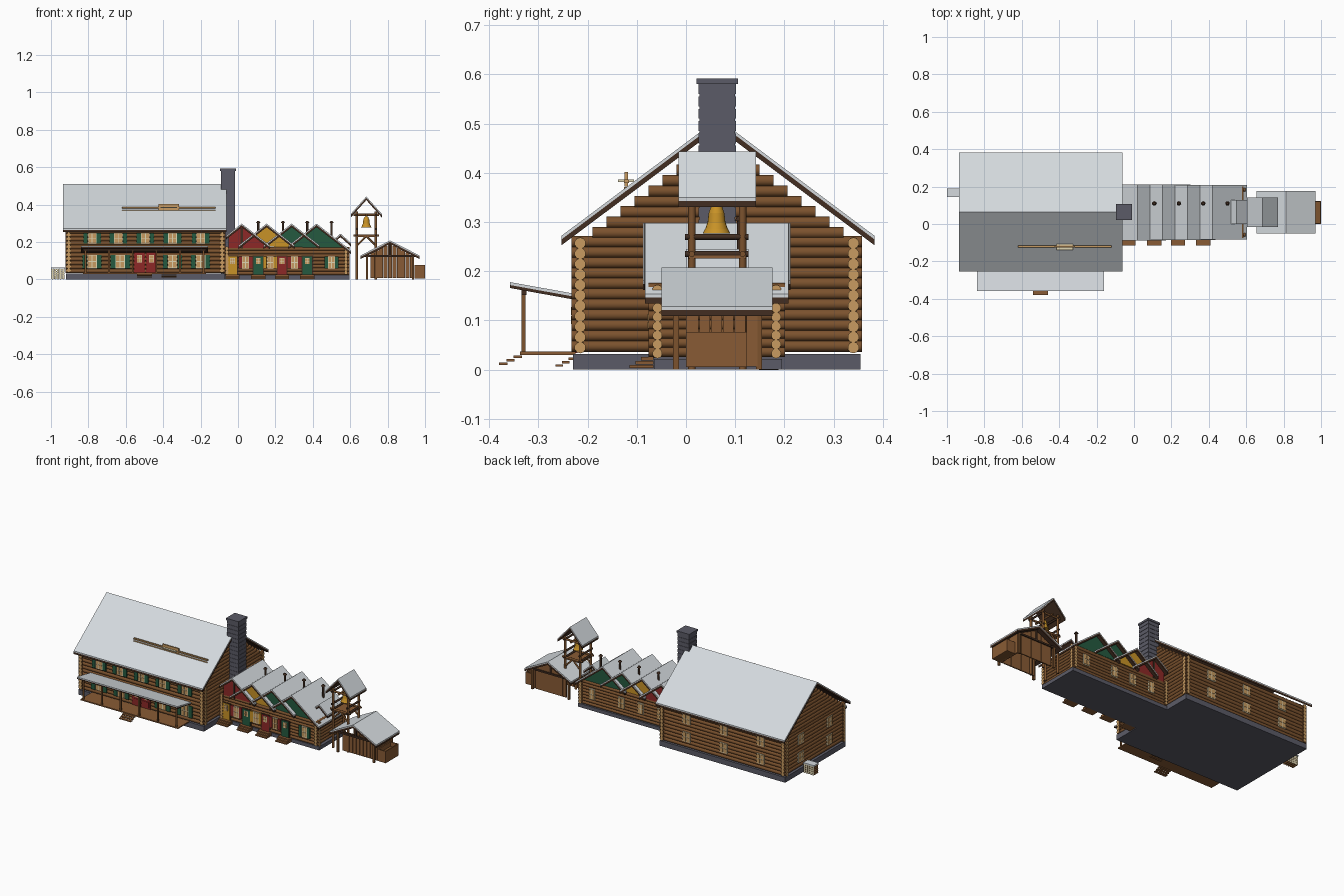
import bpy, bmesh, math
from mathutils import Vector, Matrix

if "Cube" in bpy.data.objects:
    bpy.data.objects.remove(bpy.data.objects["Cube"])

COLOURS = {
    "log_brown": (0.20, 0.085, 0.027), "cut_wood": (0.58, 0.33, 0.12),
    "dark_timber": (0.055, 0.027, 0.015), "snow": (0.66, 0.70, 0.73),
    "stone": (0.105, 0.105, 0.135), "red_paint": (0.27, 0.022, 0.02),
    "green_paint": (0.018, 0.10, 0.05), "gold": (0.58, 0.29, 0.02),
    "cream": (0.74, 0.66, 0.44), "plank": (0.25, 0.105, 0.035)}
MATS, IDX = [], {}
for i, (n, c) in enumerate(COLOURS.items()):
    m = bpy.data.materials.new(n)
    m.diffuse_color = (*c, 1)
    m.use_nodes = True
    m.node_tree.nodes["Principled BSDF"].inputs["Base Color"].default_value = m.diffuse_color
    MATS.append(m)
    IDX[n] = i


class Part:
    """Collects simple solids into one named object."""
    def __init__(self, name):
        self.name, self.bm = name, bmesh.new()

    def prism(self, pts, axis, a0, a1, mat):
        # 2D profile (u, z) extruded along x or y
        pos = (lambda u, z, a: (a, u, z)) if axis == 'x' else (lambda u, z, a: (u, a, z))
        r0 = [self.bm.verts.new(pos(u, z, a0)) for u, z in pts]
        r1 = [self.bm.verts.new(pos(u, z, a1)) for u, z in pts]
        n = len(pts)
        fs = [self.bm.faces.new(r0), self.bm.faces.new(r1)]
        fs += [self.bm.faces.new((r0[i], r0[(i + 1) % n], r1[(i + 1) % n], r1[i])) for i in range(n)]
        for f in fs:
            f.material_index = IDX[mat]

    def box(self, x0, x1, y0, y1, z0, z1, mat):
        self.prism([(x0, z0), (x1, z0), (x1, z1), (x0, z1)], 'y', y0, y1, mat)

    def tube(self, p, q, r, mat, cap=None, n=10, r2=None):
        p, q = Vector(p), Vector(q)
        d = q - p
        mx = Matrix.Translation((p + q) / 2) @ d.to_track_quat('Z', 'Y').to_matrix().to_4x4()
        g = bmesh.ops.create_cone(self.bm, cap_ends=True, segments=n, radius1=r,
                                  radius2=r if r2 is None else r2, depth=d.length, matrix=mx)
        for f in {f for v in g['verts'] for f in v.link_faces}:
            end = len(f.verts) > 4
            f.material_index = IDX[(cap or mat) if end else mat]
            f.smooth = not end

    def roof(self, left, peak, right, axis, a0, a1, t=0.012):
        # snow layer over a dark timber layer
        for hi, lo, mat in ((0, t * 0.6, "snow"), (t * 0.6, t * 1.6, "dark_timber")):
            top = [(u, z - hi) for u, z in (left, peak, right)]
            low = [(u, z - lo) for u, z in (right, peak, left)]
            self.prism(top + low, axis, a0, a1, mat)

    def plate(self, axis, wall, s, u0, u1, z0, z1, n, mat):
        # panel standing n proud of a wall that faces +/- axis
        a, b = sorted((wall - s * 0.006, wall + s * n))
        if axis == 'y':
            self.box(u0, u1, a, b, z0, z1, mat)
        else:
            self.box(a, b, u0, u1, z0, z1, mat)

    def window(self, axis, wall, s, u, z, w, h, shutter=None):
        self.plate(axis, wall, s, u - w, u + w, z - h, z + h, 0.003, "cream")
        for i in (-1, 1):
            for j in (-1, 1):
                self.plate(axis, wall, s, u + i * w * .48 - w * .38, u + i * w * .48 + w * .38,
                           z + j * h * .47 - h * .4, z + j * h * .47 + h * .4, 0.005, "cut_wood")
            if shutter:
                c = u + i * w * 1.55
                self.plate(axis, wall, s, c - w * .5, c + w * .5, z - h, z + h, 0.006, shutter)

    def done(self):
        bmesh.ops.recalc_face_normals(self.bm, faces=self.bm.faces)
        me = bpy.data.meshes.new(self.name)
        self.bm.to_mesh(me)
        self.bm.free()
        for m in MATS:
            me.materials.append(m)
        bpy.context.collection.objects.link(bpy.data.objects.new(self.name, me))


def log_walls(name, x0, x1, y0, y1, z0, rows, pitch):
    p = Part(name)
    r, over = pitch * 0.55, 0.018
    for i in range(rows):
        z = z0 + i * pitch
        for y in (y0, y1):
            p.tube((x0 - over, y, z), (x1 + over, y, z), r, "log_brown", "cut_wood")
        for x in (x0, x1):
            p.tube((x, y0 - over, z + .003), (x, y1 + over, z + .003), r, "log_brown", "cut_wood")
    return p


# Lodge: foundation, log walls with stepped gables, roof
p = Part("lodge_foundation")
p.box(-.92, -.07, -.23, .355, 0, .032, "stone")
p.done()
p = log_walls("lodge_log_walls", -.905, -.085, -.215, .34, .045, 11, .0212)
for i in range(9):
    z = .278 + i * .0212
    h = (.468 - z) / .745
    if h > .02:
        for x in (-.905, -.085):
            p.tube((x, .065 - h, z), (x, .065 + h, z), .0117, "log_brown")
p.done()
p = Part("lodge_roof")
p.roof((-.253, .272), (.065, .51), (.383, .272), 'x', -.935, -.062)
p.done()

# Chimney with stone courses and cap
p = Part("chimney")
p.box(-.09, -.017, .027, .1, 0, .58, "stone")
for i in range(23):
    p.box(-.092, -.015, .025, .102, .01 + i * .025, .03 + i * .025, "stone")
p.box(-.096, -.011, .021, .106, .58, .592, "stone")
p.done()

# Lodge windows and double door
p = Part("lodge_windows")
for x in (-.78, -.63, -.35, -.2):
    p.window('y', -.226, -1, x, .095, .025, .036, "green_paint")
for x in (-.78, -.64, -.495, -.35, -.2):
    p.window('y', -.226, -1, x, .22, .023, .028, "green_paint")
for x in (-.75, -.5, -.25):
    for z in (.1, .21):
        p.window('y', .351, 1, x, z, .026, .03)
for y in (-.08, .2):
    for z in (.1, .21):
        p.window('x', -.916, -1, y, z, .026, .03)
p.done()
p = Part("lodge_door")
for s in (-1, 1):
    a, b = sorted((-.495 + s * .003, -.495 + s * .062))
    p.plate('y', -.226, -1, a, b, .034, .146, .004, "red_paint")
    p.window('y', -.229, -1, (a + b) / 2, .11, .013, .02)
    p.plate('y', -.226, -1, a + .01, b - .01, .045, .08, .007, "red_paint")
p.done()

# Porch: roof, deck, posts, steps
p = Part("porch")
for dz, mat in ((0, "snow"), (-.006, "dark_timber")):
    p.prism([(-.358, .178 + dz), (-.225, .154 + dz), (-.225, .148 + dz), (-.358, .172 + dz)],
            'x', -.84, -.16, mat)
p.box(-.83, -.17, -.337, -.225, .03, .037, "plank")
p.box(-.83, -.17, -.334, -.324, .152, .162, "dark_timber")
for i in range(6):
    x = -.815 + i * .126
    p.box(x - .005, x + .005, -.334, -.326, .037, .16, "log_brown")
for i in range(3):
    p.box(-.54, -.46, -.38 + i * .015, -.363 + i * .015, .01 + i * .007, .015 + i * .007, "plank")
    p.box(-.41, -.33, -.265 + i * .013, -.25 + i * .013, .006 + i * .007, .011 + i * .007, "plank")
p.done()

# Rail and board mounted on the lodge roof
p = Part("roof_rail")
for z in (.364, .379):
    p.box(-.62, -.12, -.126, -.116, z, z + .007, "cut_wood")
p.box(-.425, -.315, -.125, -.118, .372, .402, "cut_wood")
p.box(-.415, -.325, -.138, -.106, .381, .386, "cream")
p.done()

# Firewood stack with snow on top
p = Part("firewood")
for i in range(5):
    for j in range(5):
        x, z = -.992 + i * .0145, .007 + j * .0115
        p.tube((x, .148, z), (x, .188, z), .0073, "log_brown", "cream", 8)
p.box(-1, -.926, .145, .191, .056, .063, "snow")
p.done()

# Cabin row: walls, overlapping gables with painted fronts
p = Part("cabin_foundation")
p.box(-.07, .595, -.065, .195, 0, .022, "stone")
p.done()
p = log_walls("cabin_log_walls", -.06, .577, -.058, .183, .033, 8, .0185)
p.done()
peaks = (.02, .153, .287, .42)
roofs, fronts = Part("cabin_roofs"), Part("cabin_gables")
for i, (x, col) in enumerate(zip(peaks, ("red_paint", "gold", "green_paint", "green_paint"))):
    l = .083 if i == 0 else .15
    r = .185 if i == 3 else .15
    k = .78
    e = i * .0012
    roofs.roof((x - l, .298 - l * k), (x, .298), (x + r, .298 - r * k), 'y', -.087 + e, .212 - e)
    l, r = l - .012, min(r, .17) - .01
    fronts.prism([(x - l, .165), (x - l, .283 - l * k), (x, .283), (x + r, .283 - r * k), (x + r, .165)][
        (0 if i == 0 else 1):(4 if i else 5)], 'y', -.066 + e, .191 - e, col)
    fronts.box(x - .006, x + .006, -.07, .195, .165, .275, "dark_timber") if i == 0 else None
roofs.roof((.495, .198), (.548, .245), (.605, .194), 'y', .0, .127)
roofs.done()
fronts.done()

p = Part("cabin_doors_and_windows")
doors = ((-.03, "gold"), (.108, "green_paint"), (.235, "red_paint"), (.37, "green_paint"))
for x, col in doors:
    p.plate('y', -.068, -1, x - .03, x + .03, .024, .128, .003, "dark_timber")
    p.plate('y', -.068, -1, x - .025, x + .025, .026, .123, .006, col)
    p.window('y', -.073, -1, x, .098, .013, .017)
for x, col in ((.04, "red_paint"), (.172, "gold"), (.302, "red_paint"), (.5, "green_paint")):
    p.window('y', -.07, -1, x, .09, .018, .033, col)
    p.window('y', .193, 1, x, .1, .02, .033)
p.done()

# Cabin steps and stove pipes
p = Part("cabin_steps")
for x, _ in doors:
    for i in range(3):
        p.box(x - .038, x + .038, -.115 + i * .012, -.066, .003 + i * .008, .01 + i * .008, "plank")
p.done()
p = Part("stove_pipes")
for x in (.108, .24, .37, .5):
    p.tube((x, .11, .2), (x, .11, .305), .006, "dark_timber")
    p.tube((x, .11, .302), (x, .11, .311), .012, "dark_timber", r2=.006)
p.done()

# Bell tower: posts, braces, beams, roof
p = Part("bell_tower")
for x in (.635, .737):
    for y in (.012, .115):
        p.tube((x, y, 0), (x, y, .362), .0075, "log_brown")
        p.tube((x, y, .18), (.686, y, .232), .005, "log_brown")
    for z in (.235, .27, .345):
        p.tube((x, -.002, z), (x, .127, z), .006, "dark_timber")
for y in (.012, .115):
    for z in (.235, .345):
        p.tube((.618, y, z), (.754, y, z), .006, "log_brown")
p.tube((.686, -.008, .345), (.686, .135, .345), .006, "log_brown")
p.box(.628, .744, .005, .122, .226, .232, "plank")
p.roof((.603, .35), (.686, .443), (.769, .35), 'y', -.015, .142)
p.done()

# Bell
p = Part("bell")
prof = ((.028, .277), (.023, .286), (.018, .3), (.016, .318), (.011, .332), (.004, .338))
for (r0, z0), (r1, z1) in zip(prof, prof[1:]):
    p.tube((.686, .062, z0), (.686, .062, z1), r0, "gold", n=20, r2=r1)
p.done()

# Stable: roof, posts, vertical boards, trough
p = Part("stable")
p.roof((.655, .128), (.813, .208), (.97, .128), 'y', -.05, .176)
for x in (.69, .935):
    for y in (-.02, .148):
        p.box(x - .006, x + .006, y - .006, y + .006, 0, .13, "log_brown")
for y in (-.022, .148):
    p.box(.675, .95, y - .006, y + .006, .12, .13, "dark_timber")
    p.box(.808, .818, y - .005, y + .005, .13, .19, "dark_timber")
for i in range(10):
    x = .708 + i * .0235
    top = .19 - abs(x + .011 - .813) * .5
    for y in (0, .14):
        p.box(x, x + .0215, y, y + .007, .006, .122 if y == 0 else top, "plank")
for i in range(6):
    y = .003 + i * .024
    p.box(.935, .942, y, y + .022, .006, .125, "plank")
p.done()
p = Part("trough")
for a in ((.943, .949, 0, .124), (.994, 1, 0, .124), (.949, .994, 0, .006), (.949, .994, .118, .124)):
    p.box(*a, .005, .077, "plank")
p.box(.949, .994, .006, .118, .005, .05, "log_brown")
p.done()
